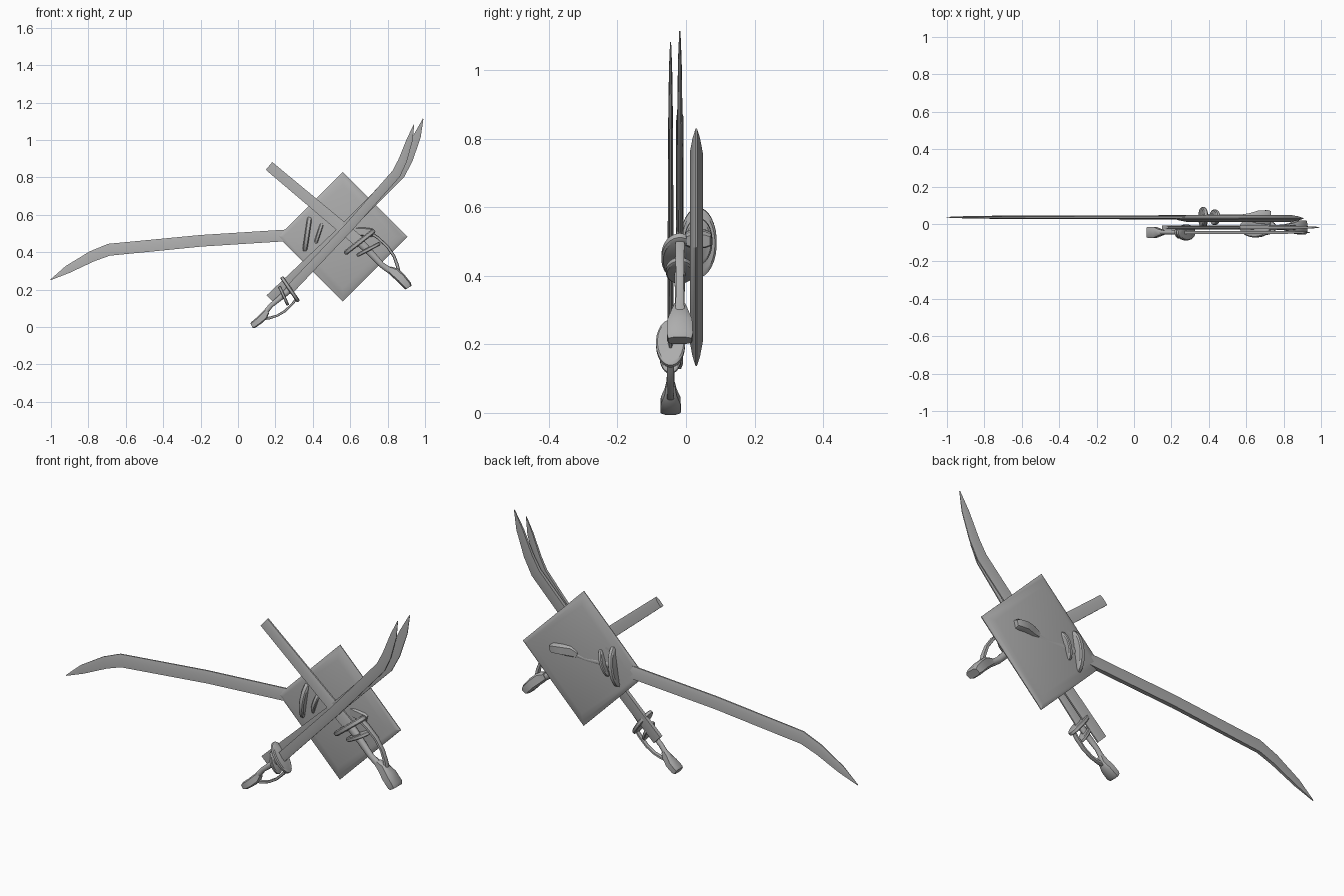
import bpy, bmesh, math
from mathutils import Vector

if "Cube" in bpy.data.objects:
    bpy.data.objects.remove(bpy.data.objects["Cube"])

steel = bpy.data.materials.new("grey_steel")
steel.diffuse_color = (0.42, 0.42, 0.42, 1)
steel.use_nodes = True
steel.node_tree.nodes["Principled BSDF"].inputs["Base Color"].default_value = steel.diffuse_color


def make_object(name, rings, smooth=35):
    """Skin a list of equal-length vertex rings and cap both ends."""
    bm = bmesh.new()
    vr = [[bm.verts.new(p) for p in ring] for ring in rings]
    n = len(vr[0])
    for a, b in zip(vr, vr[1:]):
        for i in range(n):
            bm.faces.new((a[i], a[(i + 1) % n], b[(i + 1) % n], b[i]))
    bm.faces.new(vr[0])
    bm.faces.new(vr[-1])
    bmesh.ops.recalc_face_normals(bm, faces=bm.faces)
    me = bpy.data.meshes.new(name)
    bm.to_mesh(me)
    bm.free()
    me.materials.append(steel)
    ob = bpy.data.objects.new(name, me)
    bpy.context.collection.objects.link(ob)
    bpy.ops.object.select_all(action='DESELECT')
    ob.select_set(True)
    bpy.context.view_layer.objects.active = ob
    bpy.ops.object.shade_smooth_by_angle(angle=math.radians(smooth))
    return ob


def circle(n):
    return [(math.cos(2 * math.pi * (i + .5) / n), math.sin(2 * math.pi * (i + .5) / n)) for i in range(n)]


def soft_box():
    return [(1, -.55), (1, .55), (.7, 1), (-.7, 1), (-1, .55), (-1, -.55), (-.7, -1), (.7, -1)]


# blade section: thick spine on the inner side, thinner cutting edge
BLADE = [(-1, -1), (.3, -.9), (1, -.35), (1, .35), (.3, .9), (-1, 1)]


class Frame:
    """Sword frame: s runs toward the tip, r to its right, w along y."""

    def __init__(self, x, y, z, angle, scale):
        a = math.radians(angle)
        self.o, self.k = Vector((x, y, z)), scale
        self.s = Vector((math.cos(a), 0, math.sin(a)))
        self.r = Vector((math.sin(a), 0, -math.cos(a)))

    def loft(self, name, stations, section, smooth=35):
        rings = []
        for i, (s, r, hv, hw) in enumerate(stations):
            a, b = stations[max(i - 1, 0)], stations[min(i + 1, len(stations) - 1)]
            t = Vector((b[0] - a[0], b[1] - a[1])).normalized()
            ring = []
            for v, w in section:
                ps, pr = s - t.y * v * hv, r + t.x * v * hv
                ring.append(self.o + self.k * (self.s * ps + self.r * pr + Vector((0, w * hw, 0))))
            rings.append(ring)
        return make_object(name, rings, smooth)


CURVED = [(-.01, 0, .031, .011), (.57, 0, .031, .0105), (1.063, -.017, .032, .009),
          (1.155, -.046, .029, .008), (1.29, -.108, .021, .006), (1.385, -.158, .002, .002)]
STRAIGHT = [(-.01, 0, .031, .011), (.632, 0, .027, .011)]


def guard_plate(f, name, s, hv, hw, t, tilt):
    a = math.radians(tilt)
    st = [(s + d * t * math.cos(a), d * t * math.sin(a), hv * k, hw * k)
          for d, k in ((-1, .88), (-.6, .98), (.6, .98), (1, .88))]
    f.loft(name, st, circle(28))


def sword(name, f, blade):
    f.loft(name + "_blade", blade, BLADE, 20)
    # guards
    guard_plate(f, name + "_main_guard", 0, .104, .055, .013, 12)
    guard_plate(f, name + "_inner_guard", -.062, .072, .042, .010, 22)
    # grip flaring into the pommel
    f.loft(name + "_grip", [(.0, 0, .024, .018), (-.09, -.008, .019, .016), (-.17, -.018, .016, .014),
                            (-.235, -.012, .018, .016)], circle(12))
    f.loft(name + "_pommel", [(-.215, -.010, .017, .016), (-.25, -.004, .027, .022),
                              (-.295, -.006, .026, .036), (-.345, -.014, .024, .038),
                              (-.358, -.018, .018, .034)], soft_box())
    # knuckle bow
    f.loft(name + "_knuckle_bow", [(-.005, .074, .008, .013), (-.06, .080, .008, .013),
                                   (-.13, .077, .008, .012), (-.19, .060, .008, .011),
                                   (-.235, .034, .009, .012), (-.268, .008, .009, .014)], soft_box())


# three swords
sword("long_sword", Frame(.37, .036, .497, 183.6, 1.0), CURVED)
sword("sheathed_sword", Frame(.278, -.045, .202, 46.5, .79), CURVED)
sword("short_sword", Frame(.65, -.018, .455, 140, 1.0), STRAIGHT)

# loose sheath lying behind the second sword
sheath = Frame(.18, -.018, .155, 43.3, .9)
sheath.loft("sheath", [(s, r, hv * 1.05, hw) for s, r, hv, hw in CURVED], BLADE, 20)

# diamond shield plate with tapered edges
rings = []
for y, h in ((.011, .195), (.019, .225), (.028, .245), (.032, .245), (.041, .225), (.049, .195)):
    d = h * math.sqrt(2)
    rings.append([Vector((.56 + dx * d, y, .483 + dz * d)) for dx, dz in ((1, 0), (0, 1), (-1, 0), (0, -1))])
make_object("diamond_shield", rings, 32)
